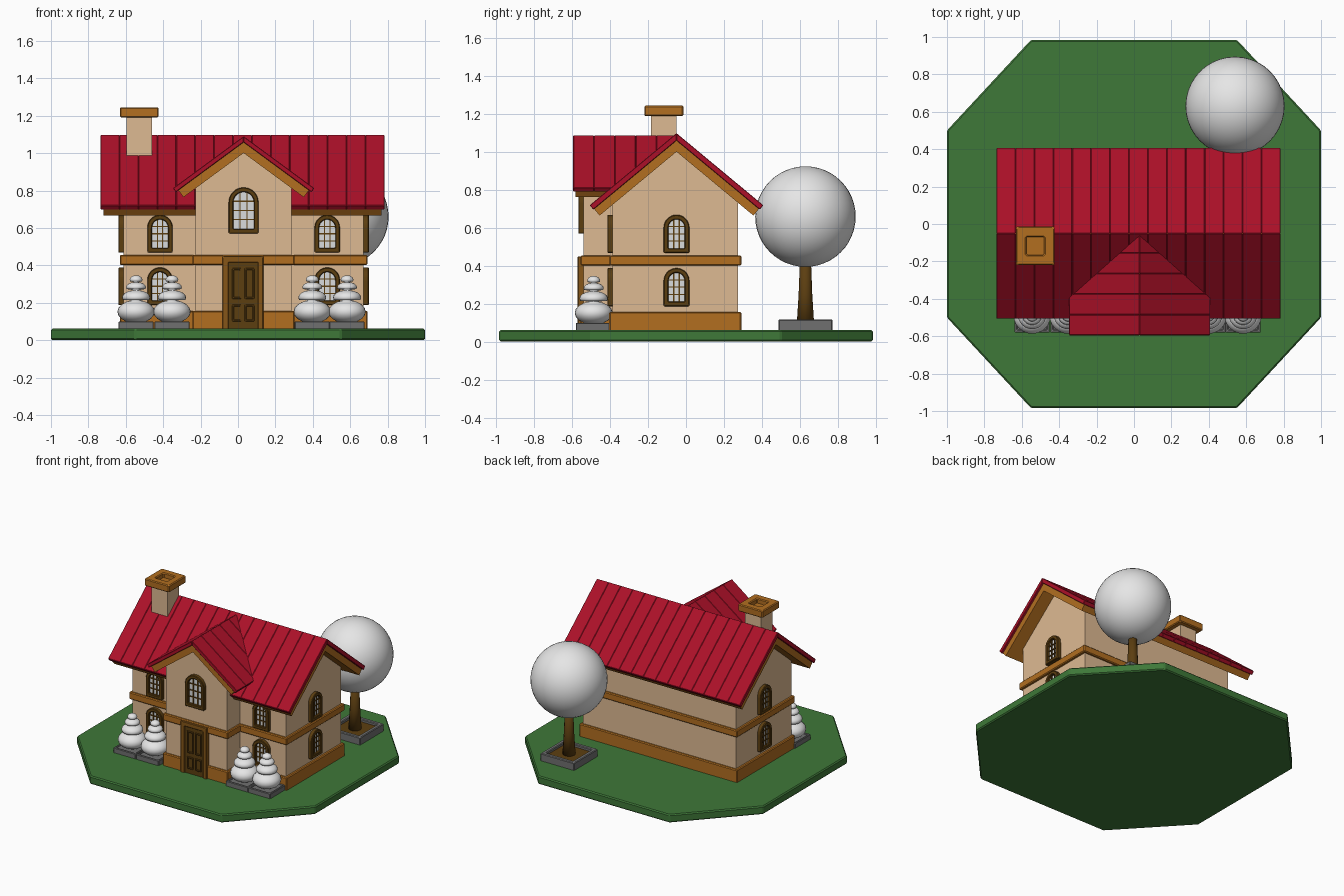
import bpy, bmesh, math
from mathutils import Matrix, Vector

if "Cube" in bpy.data.objects:
    bpy.data.objects.remove(bpy.data.objects["Cube"])


def mat(name, r, g, b):
    m = bpy.data.materials.new(name)
    lin = [((c / 255 + 0.055) / 1.055) ** 2.4 for c in (r, g, b)]
    m.diffuse_color = (*lin, 1)
    m.use_nodes = True
    m.node_tree.nodes["Principled BSDF"].inputs["Base Color"].default_value = m.diffuse_color
    return m


RED = mat("roof red", 172, 16, 40)
TAN = mat("plaster tan", 222, 186, 146)
ORANGE = mat("trim ochre", 178, 110, 32)
BROWN = mat("dark timber", 92, 62, 16)
FRAME = mat("door timber", 134, 86, 24)
GREEN = mat("lawn green", 62, 120, 56)
WHITE = mat("foliage white", 230, 230, 230)
GLASS = mat("window glass", 218, 220, 222)
GREY = mat("stone grey", 112, 112, 112)


def finish(name, bm, material, bevel=0, smooth=False, matrix=None):
    bmesh.ops.recalc_face_normals(bm, faces=bm.faces)
    if bevel:
        bmesh.ops.bevel(bm, geom=bm.edges[:], offset=bevel, segments=1, affect='EDGES')
    if matrix:
        bm.transform(matrix)
    for f in bm.faces:
        f.smooth = smooth
    me = bpy.data.meshes.new(name)
    bm.to_mesh(me)
    bm.free()
    me.materials.append(material)
    ob = bpy.data.objects.new(name, me)
    bpy.context.collection.objects.link(ob)
    return ob


def place(p, axis, d):
    return {'x': (d, p[0], p[1]), 'y': (p[0], d, p[1]), 'z': (p[0], p[1], d)}[axis]


def add_prism(bm, pts, axis, a, b):
    lo, hi = ([bm.verts.new(place(p, axis, d)) for p in pts] for d in (a, b))
    bm.faces.new(lo)
    bm.faces.new(hi)
    for i in range(len(pts)):
        j = (i + 1) % len(pts)
        bm.faces.new((lo[i], lo[j], hi[j], hi[i]))


def prism(name, pts, axis, a, b, material, bevel=0, matrix=None):
    bm = bmesh.new()
    add_prism(bm, pts, axis, a, b)
    return finish(name, bm, material, bevel, matrix=matrix)


def rect(x0, x1, y0, y1):
    return [(x0, y0), (x1, y0), (x1, y1), (x0, y1)]


def box(name, x0, x1, y0, y1, z0, z1, material, bevel=0, matrix=None):
    return prism(name, rect(x0, x1, y0, y1), 'z', z0, z1, material, bevel, matrix)


def ring(name, outer, inner, axis, a, b, material, bevel=0, matrix=None):
    bm = bmesh.new()
    loops = [[bm.verts.new(place(p, axis, d)) for p in pts]
             for pts, d in ((outer, a), (outer, b), (inner, b), (inner, a))]
    for k in range(4):
        A, B = loops[k], loops[(k + 1) % 4]
        for i in range(len(outer)):
            j = (i + 1) % len(outer)
            bm.faces.new((A[i], A[j], B[j], B[i]))
    return finish(name, bm, material, bevel, matrix=matrix)


def lathe(name, profile, x, y, material, n=24):
    bm = bmesh.new()
    rows = [[bm.verts.new((x + r * math.cos(math.tau * i / n), y + r * math.sin(math.tau * i / n), z))
             for i in range(n)] for r, z in profile]
    for A, B in zip(rows, rows[1:]):
        for i in range(n):
            j = (i + 1) % n
            bm.faces.new((A[i], A[j], B[j], B[i]))
    bm.faces.new(rows[0])
    bm.faces.new(rows[-1])
    return finish(name, bm, material, smooth=True)


# Sloped roof layer: both halves, cut into planks along the ridge
def roof(name, axis, centre, apex, slope, width, thick, a, b, planks, material, bevel, clip=None):
    n = math.hypot(1, slope)
    bm = bmesh.new()
    step = (b - a) / planks
    for s in (-1, 1):
        half = [(0, apex), (width, apex - slope * width),
                (width - thick * slope / n, apex - slope * width - thick / n), (0, apex - thick * n)]
        pts = [(centre + s * u, z) for u, z in half]
        for i in range(planks):
            add_prism(bm, pts, axis, a + i * step, a + (i + 1) * step)
    bmesh.ops.recalc_face_normals(bm, faces=bm.faces)
    if bevel:
        bmesh.ops.bevel(bm, geom=bm.edges[:], offset=bevel, segments=1, affect='EDGES')
    if clip:
        bmesh.ops.bisect_plane(bm, geom=bm.verts[:] + bm.edges[:] + bm.faces[:],
                               plane_co=clip[0], plane_no=clip[1], clear_outer=True)
    return finish(name, bm, material)


# Lawn
C = [(0.55, 0.985), (1, 0.5), (1, -0.5), (0.55, -0.985)]
prism("lawn", C + [(-x, -y) for x, y in C], 'z', 0, 0.062, GREEN, 0.008)

# Walls
CX, CY = 0.03, -0.05
prism("main_walls", [(-0.387, 0.06), (0.275, 0.06), (0.275, 0.735), (CY, 1.01), (-0.387, 0.735)],
      'x', -0.612, 0.672, TAN)
prism("bay_walls", [(-0.226, 0.06), (0.286, 0.06), (0.286, 0.815), (CX, 1.01), (-0.226, 0.815)],
      'y', -0.54, -0.12, TAN)

# Plinth and floor band
for part, z0, z1 in (("plinth", 0.055, 0.157), ("floor_band", 0.402, 0.456)):
    box("main_" + part, -0.632, 0.692, -0.405, 0.292, z0, z1, ORANGE, 0.006)
    box("bay_" + part, -0.243, 0.303, -0.556, -0.3, z0, z1, ORANGE, 0.006)

# Roofs
roof("main_roof_planks", 'x', CY, 1.10, 0.83, 0.458, 0.03, -0.735, 0.783, 15, RED, 0.003)
roof("main_eaves", 'x', CY, 1.062, 0.83, 0.435, 0.046, -0.72, 0.768, 1, ORANGE, 0)
below_main = (Vector((0, CY, 1.085)), Vector((0, 0.83, -1)))
roof("bay_roof_planks", 'y', CX, 1.09, 0.735, 0.378, 0.026, -0.595, -0.045, 5, RED, 0.003, below_main)
roof("bay_eaves", 'y', CX, 1.06, 0.735, 0.35, 0.048, -0.582, -0.045, 1, ORANGE, 0, below_main)

# Chimney
KX, KY = -0.528, -0.117
box("chimney_shaft", KX - 0.068, KX + 0.068, KY - 0.068, KY + 0.068, 0.93, 1.2, TAN)


def square(x, y, h):
    return rect(x - h, x + h, y - h, y + h)


ring("chimney_cap", square(KX, KY, 0.103), square(KX, KY, 0.048), 'z', 1.19, 1.245, ORANGE, 0.006)
box("chimney_cap_floor", KX - 0.05, KX + 0.05, KY - 0.05, KY + 0.05, 1.195, 1.21, ORANGE)


# Arched windows
def arch(h, bottom, top, n=10):
    return [(-h, bottom), (h, bottom)] + [
        (h * math.cos(math.pi * i / n), top - h + h * math.sin(math.pi * i / n)) for i in range(n + 1)]


def window(name, x, y, z, angle, half, height, border=0.025):
    M = Matrix.Translation((x, y, z)) @ Matrix.Rotation(angle, 4, 'Z')
    ih, b, t = half - border, border, height - border
    ring(name + "_frame", arch(half, 0, height), arch(ih, b, t), 'y', -0.028, 0.01, BROWN, 0.004, M)
    prism(name + "_glass", arch(ih + 0.003, b - 0.003, t + 0.003), 'y', -0.008, 0.002, GLASS, 0, M)
    bm = bmesh.new()
    w = 0.003
    for i in (-1, 1):
        u = i * ih / 3
        add_prism(bm, rect(u - w, u + w, b, t - ih * 0.05), 'y', -0.015, -0.006)
    for k in (1, 2, 3):
        v = b + (t - b) * k / 4
        u = ih if v < t - ih else math.sqrt(ih * ih - (v - t + ih) ** 2)
        add_prism(bm, rect(-u, u, v - w, v + w), 'y', -0.0155, -0.006)
    finish(name + "_bars", bm, BROWN, matrix=M)


window("bay_window", CX, -0.54, 0.57, 0, 0.08, 0.247)
for floor, z in (("lower", 0.187), ("upper", 0.468)):
    for side, s in (("left", -1), ("right", 1)):
        window(f"front_{floor}_{side}_window", CX + s * 0.447, -0.387, z, 0, 0.068, 0.202)
        window(f"{side}_{floor}_window", CX + s * 0.642, CY, z, s * math.pi / 2, 0.068, 0.202)

# Door
outer, inner = rect(-0.083, 0.135, 0.055, 0.45), rect(-0.05, 0.106, 0.056, 0.415)
ring("door_frame", outer, inner, 'y', -0.572, -0.53, FRAME, 0.004)
box("door", -0.052, 0.108, -0.562, -0.53, 0.058, 0.417, BROWN)
for s in (-1, 1):
    for z0, z1 in ((0.1, 0.19), (0.22, 0.385)):
        x = 0.028 + s * 0.034
        ring("door_panel", rect(x - 0.026, x + 0.026, z0, z1),
             rect(x - 0.016, x + 0.016, z0 + 0.01, z1 - 0.01), 'y', -0.57, -0.56, BROWN, 0.002)


# Tiered shrubs in stone planters
def shrub_profile():
    pts = []
    for r, zc, h in ((0.1, 0.152, 0.062), (0.075, 0.228, 0.04), (0.053, 0.283, 0.028), (0.034, 0.323, 0.024)):
        for i in range(9):
            a = -math.pi / 2 + math.pi * (i + 0.6) / 9.2
            pts.append((r * math.cos(a), zc + h * math.sin(a)))
    out = [pts[0]]
    for p in pts[1:]:
        if p[1] > out[-1][1] + 0.001:
            out.append(p)
    return out


for x in (-0.545, -0.353, 0.397, 0.583):
    lathe("shrub", shrub_profile(), x, -0.487, WHITE)
    ring("shrub_planter", square(x, -0.487, 0.094), square(x, -0.487, 0.078), 'z', 0.055, 0.1, GREY, 0.004)
    box("shrub_soil", x - 0.08, x + 0.08, -0.567, -0.407, 0.057, 0.093, GREY)

# Tree
TX, TY = 0.54, 0.63
ring("tree_planter", square(TX, TY, 0.142), square(TX, TY, 0.112), 'z', 0.055, 0.118, GREY, 0.005)
box("tree_soil", TX - 0.115, TX + 0.115, TY - 0.115, TY + 0.115, 0.057, 0.098, BROWN)
lathe("tree_trunk", [(0.046, 0.09), (0.036, 0.25), (0.028, 0.46)], TX, TY, BROWN, 12)
bm = bmesh.new()
bmesh.ops.create_uvsphere(bm, u_segments=40, v_segments=24, radius=0.265)
finish("tree_crown", bm, WHITE, smooth=True, matrix=Matrix.Translation((TX, TY, 0.66)))
